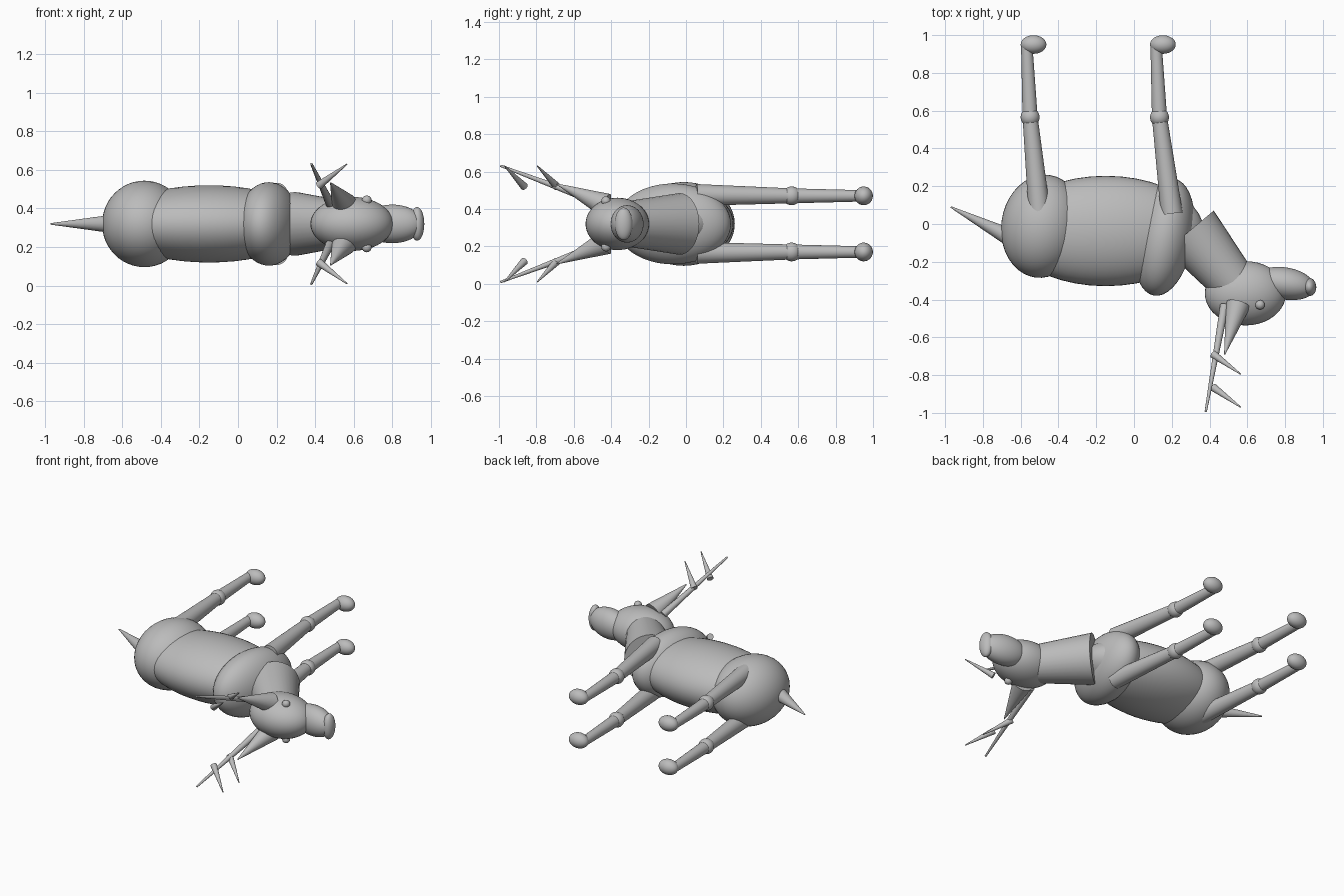
import bpy
from math import radians
from mathutils import Vector

cube = bpy.data.objects.get("Cube")
if cube:
    bpy.data.objects.remove(cube, do_unlink=True)

MID = 0.32  # height of the animal's plane of symmetry (it lies on its side)

grey = bpy.data.materials.new("plain_grey")
grey.use_nodes = True
grey.diffuse_color = (0.5, 0.5, 0.5, 1)
grey.node_tree.nodes["Principled BSDF"].inputs["Base Color"].default_value = (0.5, 0.5, 0.5, 1)


def finish(name):
    ob = bpy.context.object
    ob.name = name
    ob.data.materials.append(grey)
    bpy.ops.object.shade_smooth_by_angle(angle=radians(40))


def ellipsoid(name, centre, radii, tilt=0):
    x, y, z = centre
    bpy.ops.mesh.primitive_uv_sphere_add(segments=40, ring_count=24, location=(x, y, MID + z),
                                         rotation=(0, 0, radians(tilt)))
    bpy.context.object.scale = radii
    finish(name)


def taper(name, start, end, r1, r2):
    """Cone or tapered cylinder between two points."""
    a, b = Vector(start), Vector(end)
    bpy.ops.mesh.primitive_cone_add(vertices=32, radius1=r1, radius2=r2, depth=(b - a).length,
                                    location=(a + b) / 2 + Vector((0, 0, MID)))
    bpy.context.object.rotation_euler = (b - a).to_track_quat('Z', 'Y').to_euler()
    finish(name)


# Trunk
ellipsoid("torso", (-0.15, -0.037, 0), (0.52, 0.292, 0.2))
ellipsoid("hindquarters", (-0.485, -0.012, 0), (0.218, 0.274, 0.224), -8)
ellipsoid("shoulders", (0.16, -0.07, 0), (0.155, 0.314, 0.216), -10)
taper("tail", (-0.62, -0.09, 0), (-0.97, 0.09, 0), 0.052, 0.004)

# Neck and head
taper("neck", (0.296, -0.035, 0), (0.566, -0.357, 0), 0.165, 0.115)
ellipsoid("head", (0.59, -0.367, 0), (0.215, 0.17, 0.14))
ellipsoid("snout", (0.80, -0.315, 0), (0.16, 0.085, 0.1), -10)
ellipsoid("nose", (0.928, -0.333, 0), (0.037, 0.048, 0.087), 5)

# Paired parts, mirrored across the plane of symmetry
for side, s in (("upper", 1), ("lower", -1)):
    ellipsoid(side + "_eye", (0.667, -0.428, 0.122 * s), (0.025, 0.025, 0.025))
    taper(side + "_ear", (0.55, -0.43, 0.1 * s), (0.48, -0.69, 0.213 * s), 0.065, 0.003)

    # Antler: a main beam and two tines
    taper(side + "_antler_beam", (0.48, -0.43, 0.1 * s), (0.38, -0.992, 0.311 * s), 0.024, 0.006)
    for n, y in enumerate((-0.69, -0.865)):
        taper(f"{side}_antler_tine_{n + 1}", (0.42, y, 0.2 * s), (0.565, y - 0.105, 0.31 * s), 0.021, 0.003)

    # Legs: thigh, knee, shin and hoof
    for pair, x, hip in (("hind", -0.55, 0.05), ("front", 0.135, 0.065)):
        knee = (x, 0.565, 0.15 * s)
        ankle = (x - 0.018, 0.95, 0.15 * s)
        name = f"{side}_{pair}_"
        taper(name + "thigh", (x + hip, 0.055, 0.155 * s), knee, 0.058, 0.04)
        ellipsoid(name + "knee", knee, (0.05, 0.05, 0.05))
        taper(name + "shin", knee, ankle, 0.04, 0.03)
        ellipsoid(name + "hoof", (x + 0.018, 0.95, 0.15 * s), (0.068, 0.049, 0.05))
